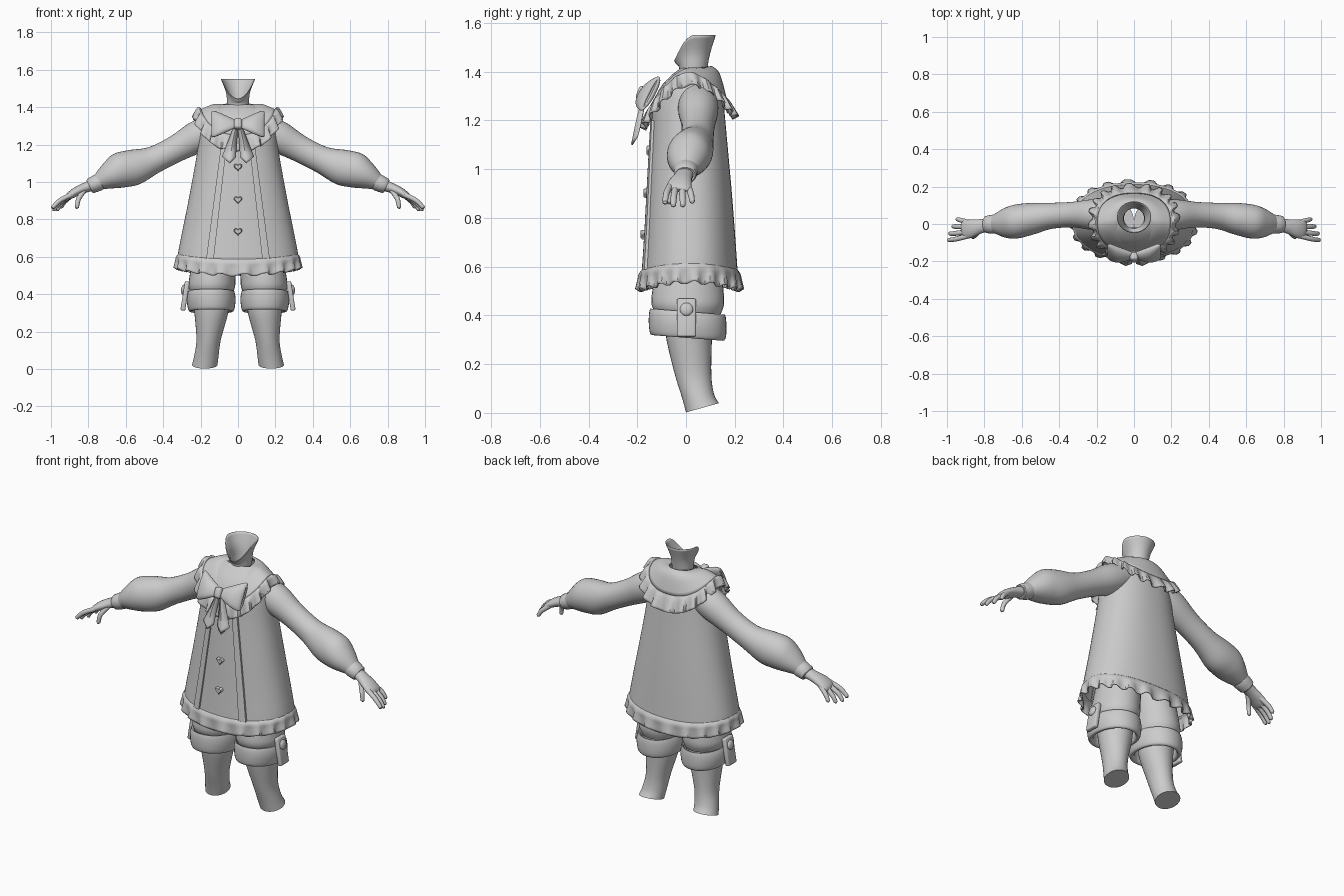
import bpy, bmesh, math
from mathutils import Vector, Matrix

if "Cube" in bpy.data.objects:
    bpy.data.objects.remove(bpy.data.objects["Cube"])

grey = bpy.data.materials.new("plain grey")
grey.diffuse_color = (0.6, 0.6, 0.6, 1)
grey.use_nodes = True
grey.node_tree.nodes["Principled BSDF"].inputs["Base Color"].default_value = grey.diffuse_color


def finish(name, bm, mirror=False, thick=0, angle=40):
    bmesh.ops.recalc_face_normals(bm, faces=bm.faces)
    me = bpy.data.meshes.new(name)
    bm.to_mesh(me)
    bm.free()
    me.materials.append(grey)
    ob = bpy.data.objects.new(name, me)
    bpy.context.collection.objects.link(ob)
    bpy.ops.object.select_all(action='DESELECT')
    ob.select_set(True)
    bpy.context.view_layer.objects.active = ob
    bpy.ops.object.shade_smooth_by_angle(angle=math.radians(angle))
    if thick:
        m = ob.modifiers.new("thickness", 'SOLIDIFY')
        m.thickness, m.offset = thick, 0
    if mirror:
        ob.modifiers.new("mirror", 'MIRROR')
    return ob


def catmull(a, b, c, d, t):
    return 0.5 * (2 * b + (c - a) * t + (2 * a - 5 * b + 4 * c - d) * t * t + (3 * b - a - 3 * c + d) * t ** 3)


def loft(name, rings, sub=4, closed=True, cap=(False, False), **kw):
    """Skin a list of equal point rings, smoothing between them."""
    rings = [[Vector(p) for p in r] for r in rings]
    rows, last = [], len(rings) - 1
    for i in range(last):
        q = [rings[max(0, min(last, i + k))] for k in (-1, 0, 1, 2)]
        for s in range(sub):
            rows.append([catmull(*p, s / sub) for p in zip(*q)])
    rows.append(rings[-1])
    bm = bmesh.new()
    vs = [[bm.verts.new(p) for p in r] for r in rows]
    n = len(vs[0])
    for a, b in zip(vs, vs[1:]):
        for j in range(n if closed else n - 1):
            k = (j + 1) % n
            bm.faces.new((a[j], a[k], b[k], b[j]))
    if cap[0]:
        bm.faces.new(vs[0])
    if cap[1]:
        bm.faces.new(vs[-1])
    return finish(name, bm, **kw)


def spow(v, e):
    return math.copysign(abs(v) ** e, v)


def oval(z, x0, x1, y0, y1, n=32, e=2.0, tilt=0.0):
    """Horizontal superellipse ring; tilt raises z with y."""
    pts = []
    for i in range(n):
        a = 2 * math.pi * i / n
        y = (y0 + y1) / 2 + (y1 - y0) / 2 * spow(math.sin(a), 2 / e)
        pts.append(((x0 + x1) / 2 + (x1 - x0) / 2 * spow(math.cos(a), 2 / e), y, z + tilt * y))
    return pts


def tube(name, stations, n=20, sub=4, cap=(True, True), **kw):
    """Oval tube; each station is x, y, z, radius across y, radius across the bend."""
    P = [Vector(s[:3]) for s in stations]
    rings = []
    for i, s in enumerate(stations):
        t = (P[min(i + 1, len(P) - 1)] - P[max(i - 1, 0)]).normalized()
        u = (Vector((0, 1, 0)) - t * t.y).normalized()
        w = t.cross(u)
        rings.append([P[i] + u * s[3] * math.cos(2 * math.pi * k / n) + w * s[4] * math.sin(2 * math.pi * k / n)
                      for k in range(n)])
    return loft(name, rings, sub, cap=cap, mirror=True, **kw)


# Smock body: height, half width, front y, back y
COAT = [(0.585, .322, -.183, .213), (0.62, .318, -.18, .21), (0.75, .292, -.17, .20), (0.9, .262, -.16, .187),
        (1.12, .222, -.145, .167), (1.25, .205, -.135, .155), (1.32, .195, -.105, .145),
        (1.37, .165, -.06, .13), (1.40, .09, -.02, .10)]


def hem_drop(z, s):
    return z - 0.03 * s * s * max(0, min(1, (0.9 - z) / 0.3))


rings = []
for z, rx, y0, y1 in COAT:
    rings.append([(x, y, hem_drop(z, (2 * y - y0 - y1) / (y1 - y0)) + .015) for x, y, _ in
                  oval(z, -rx, rx, y0, y1, 64, 2.25)])
loft("smock", rings)


def coat_front(x, z):
    for a, b in zip(COAT, COAT[1:]):
        if a[0] <= z <= b[0]:
            t = (z - a[0]) / (b[0] - a[0])
            rx, y0, y1 = (a[k] + (b[k] - a[k]) * t for k in (1, 2, 3))
            return (y0 + y1) / 2 - (y1 - y0) / 2 * (1 - abs(x / rx) ** 2.25) ** (1 / 2.25)


# Box-pleated hem frill
def pleat(i, per):
    return math.tanh(2.5 * math.sin(2 * math.pi * i / per))


N = 160
rings = []
for z, grow, wave in ((.615, .0, 0), (.60, .012, .001), (.575, .014, .005), (.535, .018, .011)):
    base = oval(z, -.315 - grow, .315 + grow, -.178 - grow, .208 + grow, N, 2.25)
    ring = []
    for i, (x, y, _) in enumerate(base):
        s = (y - .015) / .2
        w = wave * pleat(i, 8)
        d = Vector((x, y - .015, 0)).normalized() * w
        ring.append((x + d.x, y + d.y, z - .03 * s * s + .6 * w))
    rings.append(ring)
loft("hem_frill", rings, sub=3, thick=.006)

# Front pleat bands on both sides of the buttons
rings = []
for k in range(12):
    t = k / 11
    z = 1.2 - .6 * t
    xi, xo = .06 + .07 * t, .09 + .08 * t
    row = [(xi, .004), (xi, -.011), (xi * .6 + xo * .4, -.013), (xo, -.012), (xo, .004)]
    rings.append([(x, coat_front(x, z) + d, z - .012 * t) for x, d in row])
loft("front_pleat", rings, sub=1, closed=False, mirror=True, angle=30)

# Heart buttons
for z in (1.08, .905, .735):
    pts = []
    for i in range(24):
        a = 2 * math.pi * i / 24
        hx = 16 * math.sin(a) ** 3
        hz = 13 * math.cos(a) - 5 * math.cos(2 * a) - 2 * math.cos(3 * a) - math.cos(4 * a)
        pts.append((hx * .0014, hz * .0014))
    y = coat_front(0, z)
    loft("heart_button", [[(x * f, y + d, z + h * f) for x, h in pts] for f, d in
                          ((1, .005), (1, -.009), (.75, -.015))], sub=1, cap=(False, True))


# Collar yoke and its frill: half width, front y, back y, side z, front z, back z
def collar_ring(rx, y0, y1, zs, zf, zb, wave=0, e=2.4):
    pts = []
    base = oval(0, -rx, rx, y0, y1, N, e)
    for i, (x, y, _) in enumerate(base):
        s = (2 * y - y0 - y1) / (y1 - y0)
        z = zs + ((zf if s < 0 else zb) - zs) * abs(s) ** 1.7
        w = wave * pleat(i, 8)
        d = Vector((x, y - .02, 0)).normalized() * w
        pts.append((x + d.x, y + d.y, z + .5 * w))
    return pts


YOKE = (.195, -.148, .162, 1.385, 1.25, 1.295)
loft("collar_yoke", [collar_ring(.07, -.045, .105, 1.412, 1.365, 1.42, e=2),
                     collar_ring(.13, -.10, .135, 1.412, 1.33, 1.39, e=2.2), collar_ring(*YOKE)], thick=.008)
loft("collar_frill", [collar_ring(*YOKE), collar_ring(.212, -.162, .178, 1.395, 1.225, 1.27, .004),
                      collar_ring(.232, -.178, .205, 1.345, 1.165, 1.21, .012)], thick=.006)

# Neck with a scooped open rim
rings = [oval(z, -r, r, .03 - r, .03 + r) for z, r in ((1.33, .062), (1.39, .056), (1.42, .057))]
for t, rx, y0, y1 in ((.45, .062, -.038, .098), (1, .09, -.047, .12)):
    ring = []
    for i, (x, y, _) in enumerate(oval(0, -rx, rx, y0, y1)):
        f = max(0, -math.sin(2 * math.pi * i / 32)) ** 2
        ring.append((x, y, 1.42 + t * (.13 - .105 * f)))
    rings.append(ring)
loft("neck", rings, thick=.004)

# Puffed sleeves and wrist cuffs
tube("sleeve", [(.13, .05, 1.285, .08, .08), (.22, .05, 1.24, .082, .085), (.33, .05, 1.178, .068, .072),
                (.45, .043, 1.118, .07, .073), (.55, .028, 1.08, .085, .095), (.635, .012, 1.06, .09, .094),
                (.69, .004, 1.03, .078, .072), (.745, 0, 1.0, .05, .044)], n=32)
tube("sleeve_cuff", [(.735, 0, 1.003, .05, .042), (.745, 0, .998, .051, .046), (.79, -.003, .978, .046, .041),
                     (.794, -.003, .976, .036, .03)], n=32, sub=2)

# Hands
tube("palm", [(.77, -.003, .985, .036, .03), (.82, -.012, .968, .038, .027), (.87, -.024, .945, .048, .024),
              (.905, -.03, .923, .05, .018), (.92, -.032, .912, .035, .008)])
FINGERS = {
    "index_finger": [(.885, -.063, .934), (.95, -.08, .902), (.992, -.086, .862)],
    "middle_finger": [(.89, -.042, .93), (.955, -.05, .888), (.986, -.052, .85)],
    "ring_finger": [(.89, -.016, .93), (.945, -.014, .885), (.968, -.013, .85)],
    "little_finger": [(.875, .006, .938), (.925, .02, .898), (.946, .026, .865)],
    "thumb": [(.82, -.03, .958), (.852, -.062, .91), (.862, -.07, .862)],
}
for name, (a, b, c) in FINGERS.items():
    a, b, c = Vector(a), Vector(b), Vector(c)
    d = (c - b).normalized()
    st = [(a, .014), (b, .013), (c - d * .006, .011), (c, .009), (c + d * .006, .003)]
    tube(name, [(*p, r, r) for p, r in st], n=12, sub=3)

# Legs with slanted ends
loft("leg", [oval(.5, .04, .245, -.10, .12), oval(.36, .048, .238, -.085, .112), oval(.29, .055, .232, -.078, .106),
             oval(.155, .092, .222, -.045, .104), oval(.06, .104, .235, -.015, .115, tilt=.15),
             oval(.002, .11, .246, 0, .135, tilt=.28)], cap=(True, True), mirror=True)

# Shorts and their turned-up cuffs
loft("shorts_leg", [oval(.72, .0, .22, -.11, .13), oval(.58, .004, .245, -.125, .145), oval(.49, .013, .26, -.14, .155),
                    oval(.44, .016, .265, -.14, .155), oval(.40, .03, .25, -.12, .14)], cap=(True, False), mirror=True)
loft("shorts_cuff", [oval(z, x0, x1, y0, y1, 40, 2.1, -.08) for z, x0, x1, y0, y1 in (
    (.405, .03, .25, -.13, .145), (.416, .02, .265, -.147, .16), (.375, .013, .274, -.153, .166),
    (.325, .018, .268, -.15, .164), (.308, .028, .258, -.14, .152), (.32, .045, .24, -.12, .135),
    (.38, .04, .245, -.12, .135))], sub=3, mirror=True)


# Rounded block helper
def block(name, loc, size, rot=None, bevel=.008, mirror=True):
    bm = bmesh.new()
    bmesh.ops.create_cube(bm, size=1)
    bmesh.ops.scale(bm, vec=size, verts=bm.verts)
    bmesh.ops.bevel(bm, geom=bm.edges[:], offset=bevel, segments=3, affect='EDGES', profile=.5)
    bmesh.ops.transform(bm, matrix=Matrix.Translation(loc) @ (rot or Matrix()), verts=bm.verts)
    finish(name, bm, mirror=mirror)


# Side tabs with round buttons
lean = Matrix.Rotation(math.radians(-9), 4, 'Y')
block("side_tab", (.283, .002, .39), (.026, .078, .158), lean)
bm = bmesh.new()
bmesh.ops.create_uvsphere(bm, u_segments=20, v_segments=10, radius=.027)
bmesh.ops.scale(bm, vec=(.45, 1, 1), verts=bm.verts)
bmesh.ops.transform(bm, matrix=Matrix.Translation((.292, .002, .425)) @ lean, verts=bm.verts)
finish("tab_button", bm, mirror=True)

# Bow loops, knot and tails
rings = []
for x, y, hy, hz in ((.01, -.168, .014, .02), (.045, -.168, .025, .036), (.09, -.163, .032, .056),
                     (.13, -.15, .026, .07), (.142, -.146, .012, .064), (.138, -.146, .004, .05)):
    ring = []
    for i in range(24):
        a = 2 * math.pi * i / 24
        dz = hz * spow(math.sin(a), .85)
        ring.append((x, y + hy * math.cos(a) + .5 * dz, 1.31 + dz))
    rings.append(ring)
loft("bow_loop", rings, cap=(True, True), mirror=True)
block("bow_knot", (0, -.178, 1.31), (.042, .045, .06), Matrix.Rotation(math.radians(-22), 4, 'X'), .014, False)
loft("bow_tail", [[(.0, -.165, 1.30), (.01, -.175, 1.30), (.02, -.165, 1.30)],
                  [(.008, -.185, 1.21), (.03, -.20, 1.205), (.052, -.18, 1.215)],
                  [(.012, -.21, 1.13), (.045, -.222, 1.10), (.085, -.20, 1.135)]],
     closed=False, mirror=True, thick=.007)
